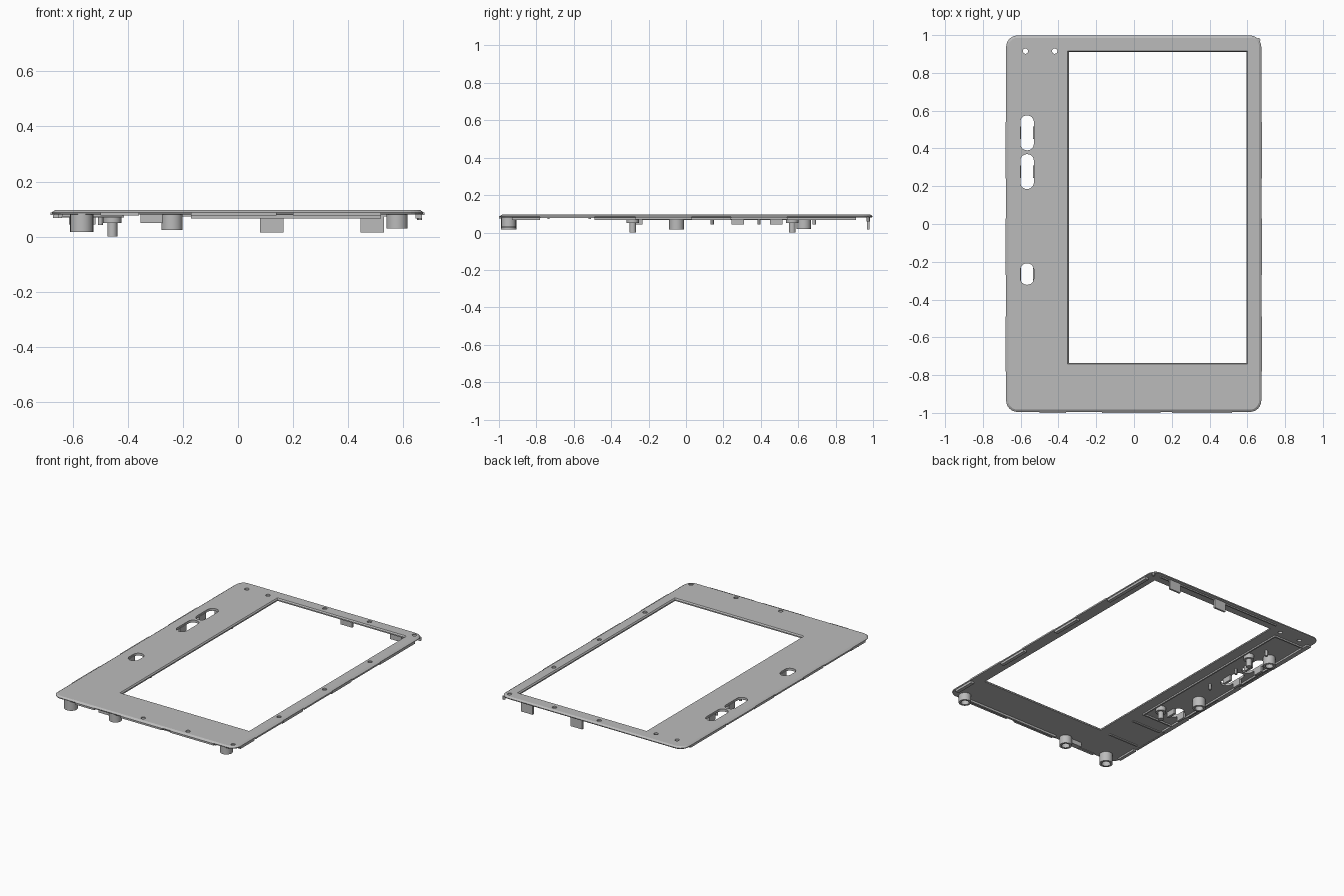
import bpy, bmesh
from math import cos, sin, pi

cube = bpy.data.objects.get("Cube")
if cube:
    bpy.data.objects.remove(cube, do_unlink=True)

grey = bpy.data.materials.new("plain grey")
grey.use_nodes = True
grey.diffuse_color = (0.5, 0.5, 0.5, 1)
grey.node_tree.nodes["Principled BSDF"].inputs["Base Color"].default_value = grey.diffuse_color

TOP, UNDER = 0.096, 0.08


def rounded(x0, x1, y0, y1, r, steps=6):
    """Rounded rectangle outline, counter-clockwise."""
    if r == 0:
        return [(x0, y0), (x1, y0), (x1, y1), (x0, y1)]
    corners = ((x1 - r, y1 - r), (x0 + r, y1 - r), (x0 + r, y0 + r), (x1 - r, y0 + r))
    return [(cx + r * cos(a), cy + r * sin(a))
            for q, (cx, cy) in enumerate(corners)
            for a in [(q + i / steps) * pi / 2 for i in range(steps + 1)]]


def circle(x, y, r, n=24):
    return [(x + r * cos(2 * pi * i / n), y + r * sin(2 * pi * i / n)) for i in range(n)]


def loft(bm, layers, caps=True):
    """Join (outline, z) layers; without caps the last layer joins the first."""
    rings = [[bm.verts.new((x, y, z)) for x, y in pts] for pts, z in layers]
    n = len(rings[0])
    pairs = list(zip(rings, rings[1:])) + ([] if caps else [(rings[-1], rings[0])])
    for a, b in pairs:
        for i in range(n):
            j = (i + 1) % n
            bm.faces.new((a[i], a[j], b[j], b[i]))
    if caps:
        bm.faces.new(rings[0][::-1])
        bm.faces.new(rings[-1])


def make(name, bm, smooth=True):
    bmesh.ops.recalc_face_normals(bm, faces=bm.faces)
    mesh = bpy.data.meshes.new(name)
    bm.to_mesh(mesh)
    bm.free()
    mesh.materials.append(grey)
    ob = bpy.data.objects.new(name, mesh)
    bpy.context.collection.objects.link(ob)
    if smooth:
        bpy.ops.object.select_all(action='DESELECT')
        ob.select_set(True)
        bpy.context.view_layer.objects.active = ob
        bpy.ops.object.shade_smooth_by_angle()
    return ob


def boxes(name, specs):
    """Several boxes given as x0, x1, y0, y1, z0, z1."""
    bm = bmesh.new()
    for x0, x1, y0, y1, z0, z1 in specs:
        out = rounded(x0, x1, y0, y1, 0)
        loft(bm, [(out, z0), (out, z1)])
    return make(name, bm, False)


def tube(name, x, y, r, inner, z0, z1=UNDER + 0.002):
    bm = bmesh.new()
    o, i = circle(x, y, r), circle(x, y, inner)
    loft(bm, [(o, z0), (o, z1), (i, z1), (i, z0)], caps=False)
    return make(name, bm)


# Frame plate with chamfered rim
def rim(inset):
    return rounded(-0.677 + inset, 0.674 - inset, -0.995 + inset, 0.998 - inset, 0.06 - inset)


bm = bmesh.new()
loft(bm, [(rim(0.012), UNDER), (rim(0.002), UNDER + 0.002), (rim(0), 0.088), (rim(0.012), TOP)])
plate = make("frame_plate", bm, False)

# Cutter: screen window, button slots, small holes and blind dimples
bm = bmesh.new()
loft(bm, [(rounded(-0.345 - e, 0.595 + e, -0.735 - e, 0.91 + e, 0), z)
          for e, z in ((0, 0.05), (0, 0.088), (0.01, 0.1))])
SLOTS = ((0.39, 0.575), (0.185, 0.37), (-0.322, -0.208))
for y0, y1 in SLOTS:
    out = rounded(-0.602, -0.53, y0, y1, 0.0355)
    loft(bm, [(out, 0.05), (out, 0.12)])
for x in (-0.575, -0.42):
    out = circle(x, 0.915, 0.014)
    loft(bm, [(out, 0.05), (out, 0.12)])
dimples = [(x, y) for x in (-0.03, 0.3) for y in (-0.955, 0.957)]
dimples += [(0.632, y) for y in (-0.955, -0.47, 0.01, 0.49, 0.957)]
for x, y in dimples:
    out = circle(x, y, 0.014)
    loft(bm, [(out, 0.089), (out, 0.12)])
cutter = make("opening_cutter", bm, False)
cutter.hide_render = True
cutter.hide_viewport = True
cut = plate.modifiers.new("openings", 'BOOLEAN')
cut.operation = 'DIFFERENCE'
cut.solver = 'EXACT'
cut.object = cutter

# Edge snap strips along the sides and front
side_spans = ((-0.93, -0.78), (-0.49, -0.27), (0.03, 0.24), (0.54, 0.91))
strips = []
for y0, y1 in side_spans:
    strips.append((0.645, 0.669, y0, y1, 0.066, 0.084))
    strips.append((-0.672, -0.65, y0, y1, 0.068, 0.084))
boxes("side_snap_strips", strips)
boxes("side_edge_pads", [(x, x + 0.012, y0, y1, 0.078, 0.088)
                         for x in (-0.681, 0.666)
                         for y0, y1 in ((-0.78, -0.49), (-0.27, 0.03), (0.24, 0.54))])
boxes("front_edge_pads", [(x0, x1, -1.0, -0.98, 0.076, 0.088)
                          for x0, x1 in ((-0.5, -0.36), (-0.17, 0.14), (0.2, 0.52))])
boxes("front_lip", [(-0.17, 0.52, -0.975, -0.96, 0.066, 0.084)])
boxes("back_lip", [(-0.34, 0.6, 0.965, 0.975, 0.072, 0.084)])

# Screw bosses
for name, x, y, r, z in (("front_right_boss", -0.568, -0.948, 0.042, 0.016),
                         ("front_middle_boss", -0.24, -0.948, 0.039, 0.024),
                         ("front_left_boss", 0.578, -0.948, 0.039, 0.03),
                         ("middle_boss", -0.57, -0.05, 0.04, 0.017),
                         ("back_boss", -0.57, 0.63, 0.038, 0.02)):
    tube(name, x, y, r, r * 0.65, z)
boxes("front_boss_block", [(-0.355, -0.275, -0.965, -0.93, 0.05, 0.082)])

# Stepped locating pins
for name, y in (("front_locating_pin", -0.285), ("back_locating_pin", 0.568)):
    bm = bmesh.new()
    wide, thin = circle(-0.457, y, 0.033), circle(-0.457, y, 0.018)
    loft(bm, [(wide, 0.082), (wide, 0.05), (thin, 0.05), (thin, 0)])
    make(name, bm)

# Clips beside each slot
clips = []
for y0, y1 in SLOTS:
    mid = (y0 + y1) / 2
    for x in (-0.614, -0.534):
        clips.append((x, x + 0.016, mid - 0.033, mid + 0.033, 0.044, 0.085))
boxes("slot_clips", clips)

# Hanging tabs at the back
boxes("back_tabs", [(x, x + 0.085, 0.968, 0.98, 0.015, 0.082) for x in (0.08, 0.445)])

# Small pegs and stiffening ribs underneath
for y in (0.14, 0.39, 0.685):
    bm = bmesh.new()
    out = circle(-0.5, y, 0.009, 12)
    loft(bm, [(out, 0.042), (out, 0.082)])
    make("small_peg", bm)
bm = bmesh.new()
out = circle(0.66, 0.975, 0.009, 12)
loft(bm, [(out, 0.06), (out, 0.082)])
make("corner_peg", bm)
boxes("cross_ribs", [(-0.64, -0.42, y - 0.006, y + 0.006, 0.073, 0.082) for y in (-0.735, -0.515)])
boxes("long_ribs", [(-0.424, -0.414, -0.41, 0.87, 0.07, 0.082),
                    (-0.65, -0.64, -0.49, 0.91, 0.068, 0.082),
                    (-0.64, -0.414, -0.41, -0.4, 0.07, 0.082),
                    (-0.64, -0.414, 0.86, 0.87, 0.07, 0.082)])
